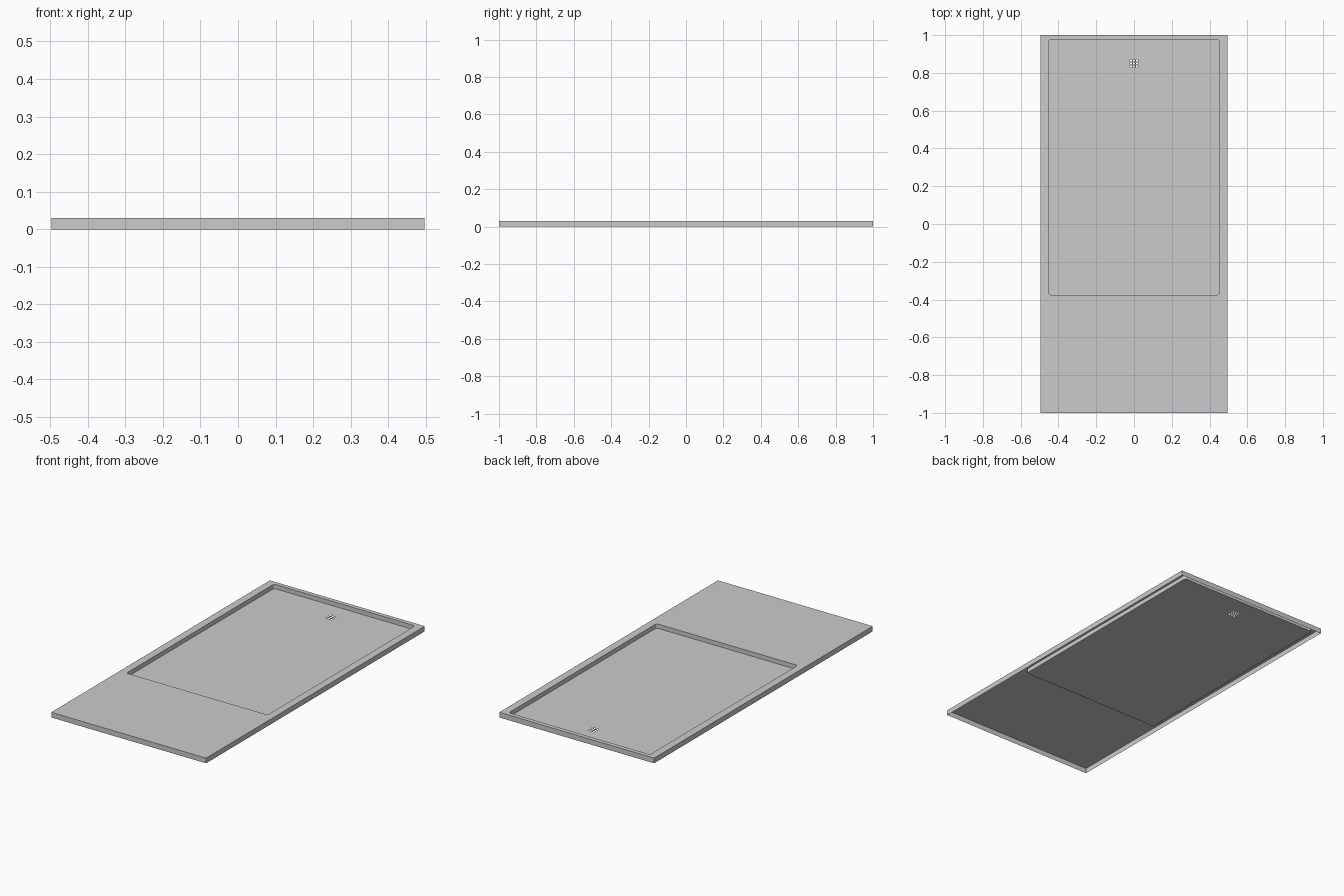
import bpy, bmesh, math

if "Cube" in bpy.data.objects:
    bpy.data.objects.remove(bpy.data.objects["Cube"])

TOP, FLOOR = 0.03, 0.005


def new_object(name, bm):
    bmesh.ops.remove_doubles(bm, verts=bm.verts, dist=1e-5)
    mesh = bpy.data.meshes.new(name)
    bm.to_mesh(mesh)
    bm.free()
    obj = bpy.data.objects.new(name, mesh)
    bpy.context.collection.objects.link(obj)
    return obj


def rect(cx, cy, hx, hy, r=0.0, seg=4):
    """Outline of a rectangle, optionally with rounded corners."""
    pts = []
    for i, (sx, sy) in enumerate([(1, 1), (-1, 1), (-1, -1), (1, -1)]):
        px, py = cx + sx * (hx - r), cy + sy * (hy - r)
        if r == 0:
            pts.append((px, py))
            continue
        for k in range(seg + 1):
            a = math.pi / 2 * (i + k / seg)
            pts.append((px + r * math.cos(a), py + r * math.sin(a)))
    return pts


def sheet(name, loops, z):
    """Flat sheet at height z; inner loops become holes."""
    bm = bmesh.new()
    edges = []
    for pts in loops:
        vs = [bm.verts.new((x, y, z)) for x, y in pts]
        edges += [bm.edges.new((vs[i - 1], vs[i])) for i in range(len(vs))]
    bmesh.ops.triangle_fill(bm, edges=edges, use_beauty=True,
                            normal=(0, 0, 1))
    for f in bm.faces:
        f.normal_update()
        if f.normal.z < 0:
            f.normal_flip()
    return new_object(name, bm)


def wall(name, pts, z0, z1, inward=False):
    """Vertical wall following an outline."""
    bm = bmesh.new()
    low = [bm.verts.new((x, y, z0)) for x, y in pts]
    high = [bm.verts.new((x, y, z1)) for x, y in pts]
    for i in range(len(pts)):
        f = bm.faces.new((low[i - 1], low[i], high[i], high[i - 1]))
        if inward:
            f.normal_flip()
    return new_object(name, bm)


outer = rect(0, 0, 0.496, 1.0)
basin = rect(0, 0.30, 0.452, 0.675, 0.012)

# Drain grate: a block of small square openings in the floor
step, half = 0.016, 0.005
holes = [rect(i * step, 0.85 + j * step, half, half)
         for i in (-1, 0, 1) for j in (-1, 0, 1)]

# Open-bottomed tray shell
sheet("tray_top", [outer, basin], TOP)
wall("tray_skirt", outer, 0, TOP)

# Sunken basin
wall("basin_wall", basin, FLOOR, TOP, inward=True)
sheet("basin_floor", [basin] + holes, FLOOR)
